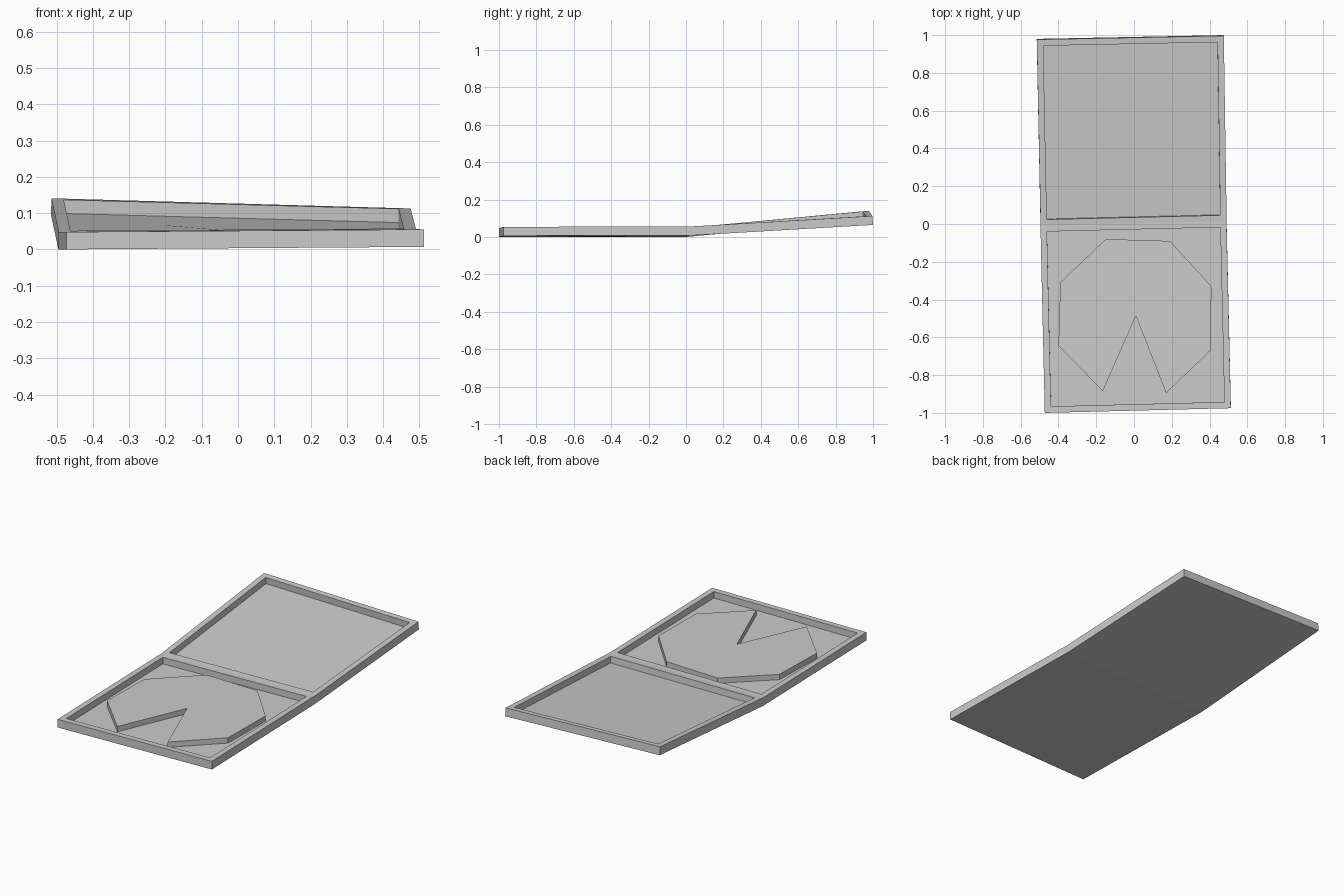
import bpy
import bmesh
from mathutils import Vector

default = bpy.data.objects.get("Cube")
if default:
    bpy.data.objects.remove(default, do_unlink=True)

# Single flat grey
grey = bpy.data.materials.new("plain_grey")
grey.use_nodes = True
colour = (0.6, 0.6, 0.6, 1)
grey.diffuse_color = colour
grey.node_tree.nodes["Principled BSDF"].inputs["Base Color"].default_value = colour

WALL, FLOOR, HEIGHT = 0.034, 0.01, 0.048


def finish(name, bm):
    bmesh.ops.recalc_face_normals(bm, faces=bm.faces)
    mesh = bpy.data.meshes.new(name)
    bm.to_mesh(mesh)
    bm.free()
    mesh.materials.append(grey)
    obj = bpy.data.objects.new(name, mesh)
    bpy.context.collection.objects.link(obj)
    return obj


def tray(name, corners):
    """Shallow open tray on four bottom corners, given counter-clockwise."""
    a, b, c, d = [Vector(p) for p in corners]
    up = (c - a).cross(d - b).normalized()

    def on_floor(u, v):
        return a.lerp(b, u).lerp(d.lerp(c, u), v)

    def ring(inset, lift):
        lo, hi = inset, 1 - inset
        return [bm.verts.new(on_floor(u, v) + up * lift)
                for u, v in ((lo, lo), (hi, lo), (hi, hi), (lo, hi))]

    bm = bmesh.new()
    rings = [ring(0, 0), ring(0, HEIGHT), ring(WALL, HEIGHT), ring(WALL, FLOOR)]
    for low, high in zip(rings, rings[1:]):
        for i in range(4):
            j = (i + 1) % 4
            bm.faces.new((low[i], low[j], high[j], high[i]))
    bm.faces.new(rings[0][::-1])
    bm.faces.new(rings[-1])
    return finish(name, bm)


# Base and lid share the hinge edge
hinge_left, hinge_right = (-0.495, -0.007, 0), (0.49, 0.017, 0.008)
tray("box_base", [(-0.472, -1, 0), (0.513, -0.975, 0.007), hinge_right, hinge_left])
tray("box_lid", [hinge_left, hinge_right, (0.475, 1, 0.065), (-0.515, 0.98, 0.093)])

# Octagonal pie with one slice missing
outline = [(-0.15, -0.08), (-0.39, -0.31), (-0.4, -0.645), (-0.165, -0.885),
           (0.01, -0.487), (0.17, -0.895), (0.405, -0.67), (0.41, -0.33), (0.19, -0.09)]
bm = bmesh.new()
pie = bm.faces.new([bm.verts.new((x, y, 0.012 + 0.007 * x)) for x, y in outline])
grown = bmesh.ops.extrude_face_region(bm, geom=[pie], use_keep_orig=True)
top = [g for g in grown["geom"] if isinstance(g, bmesh.types.BMVert)]
bmesh.ops.translate(bm, verts=top, vec=(0, 0, 0.033))
finish("cut_pie", bm)
